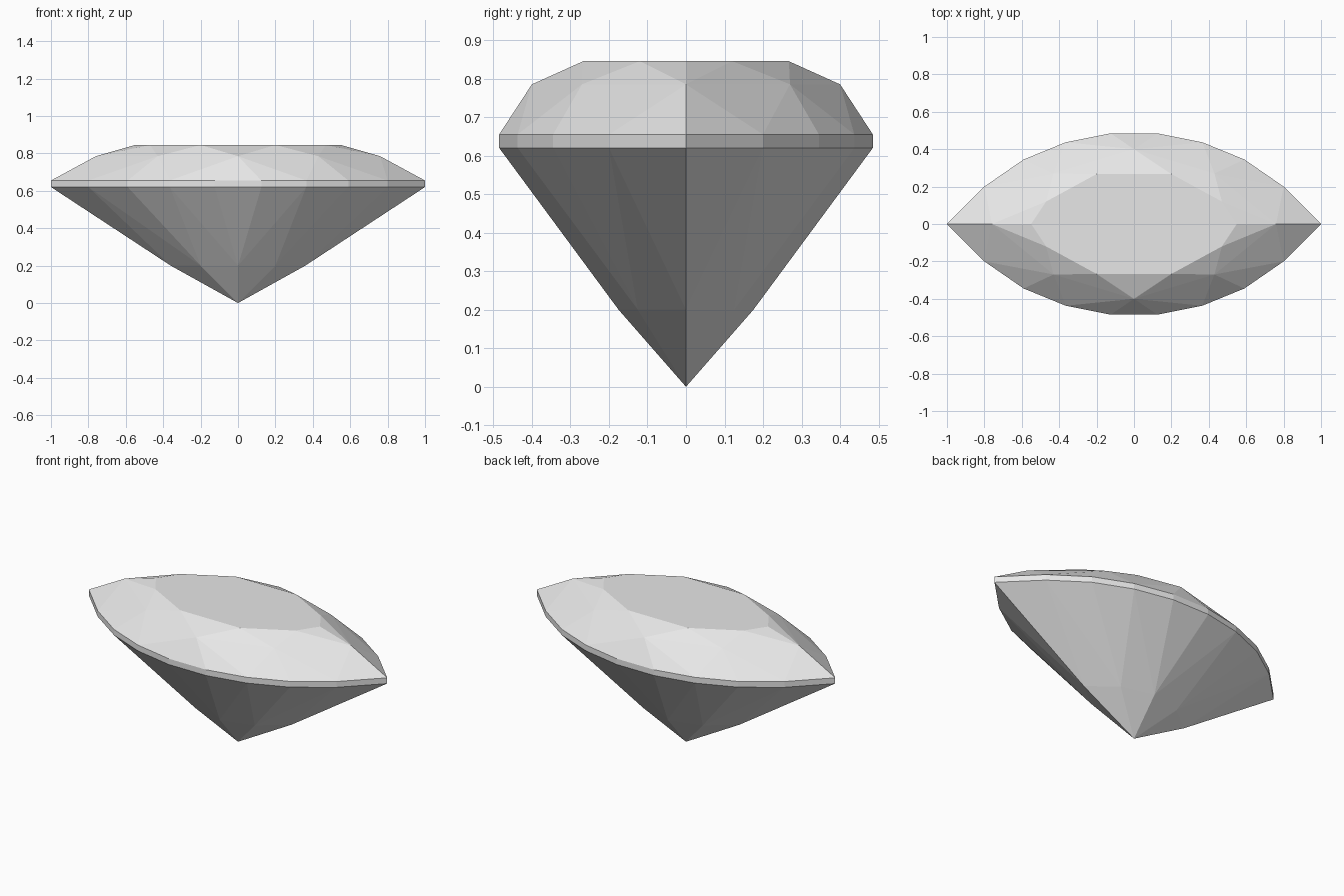
import bpy, bmesh, math

cube = bpy.data.objects.get("Cube")
if cube:
    bpy.data.objects.remove(cube, do_unlink=True)

# One plain grey for the whole stone
grey = bpy.data.materials.new("gem_grey")
grey.use_nodes = True
COLOUR = (0.8, 0.8, 0.8, 1)
grey.diffuse_color = COLOUR
grey.node_tree.nodes["Principled BSDF"].inputs["Base Color"].default_value = COLOUR

GIRDLE_LOW, GIRDLE_HIGH = 0.62, 0.655
TABLE_Z, CROWN_Z, PAVILION_Z = 0.845, 0.785, 0.2


def mirrored(quarter, z):
    """Reflect quarter-outline points in x and y, without doubles."""
    return sorted({(sx * x, sy * y, z) for x, y in quarter
                   for sx in (1, -1) for sy in (1, -1)})


def finish(name, bm):
    bmesh.ops.recalc_face_normals(bm, faces=bm.faces)
    mesh = bpy.data.meshes.new(name)
    bm.to_mesh(mesh)
    bm.free()
    mesh.materials.append(grey)
    obj = bpy.data.objects.new(name, mesh)
    bpy.context.collection.objects.link(obj)
    return obj


def facets(name, points, open_z):
    """Wrap flat facets around the points and open the side at open_z."""
    bm = bmesh.new()
    for p in points:
        bm.verts.new(p)
    bmesh.ops.convex_hull(bm, input=bm.verts)
    bmesh.ops.recalc_face_normals(bm, faces=bm.faces)
    cap = [f for f in bm.faces
           if all(abs(v.co.z - open_z) < 1e-4 for v in f.verts)]
    bmesh.ops.delete(bm, geom=cap, context='FACES')
    bmesh.ops.dissolve_limit(bm, angle_limit=math.radians(0.5),
                             verts=bm.verts, edges=bm.edges)
    return finish(name, bm)


# Quarter outlines of the marquise shape
outline = [(1, 0), (0.8, 0.2), (0.59, 0.345), (0.365, 0.437), (0.125, 0.485)]
table = [(0.55, 0), (0.47, 0.12), (0.2, 0.267)]
crown_mains = [(0.76, 0), (0.43, 0.27), (0, 0.4)]
pavilion_mains = [(0.36, 0), (0.2, 0.125), (0, 0.175)]

# Crown with its flat table
facets("crown",
       mirrored(outline, GIRDLE_HIGH) + mirrored(crown_mains, CROWN_Z)
       + mirrored(table, TABLE_Z), GIRDLE_HIGH)

# Pavilion down to the point
facets("pavilion",
       mirrored(outline, GIRDLE_LOW) + mirrored(pavilion_mains, PAVILION_Z)
       + [(0, 0, 0)], GIRDLE_LOW)

# Girdle band between them
bm = bmesh.new()
ring = sorted(mirrored(outline, GIRDLE_LOW), key=lambda p: math.atan2(p[1], p[0]))
low = [bm.verts.new(p) for p in ring]
high = [bm.verts.new((x, y, GIRDLE_HIGH)) for x, y, _ in ring]
for i in range(len(ring)):
    j = (i + 1) % len(ring)
    bm.faces.new((low[i], low[j], high[j], high[i]))
finish("girdle", bm)
